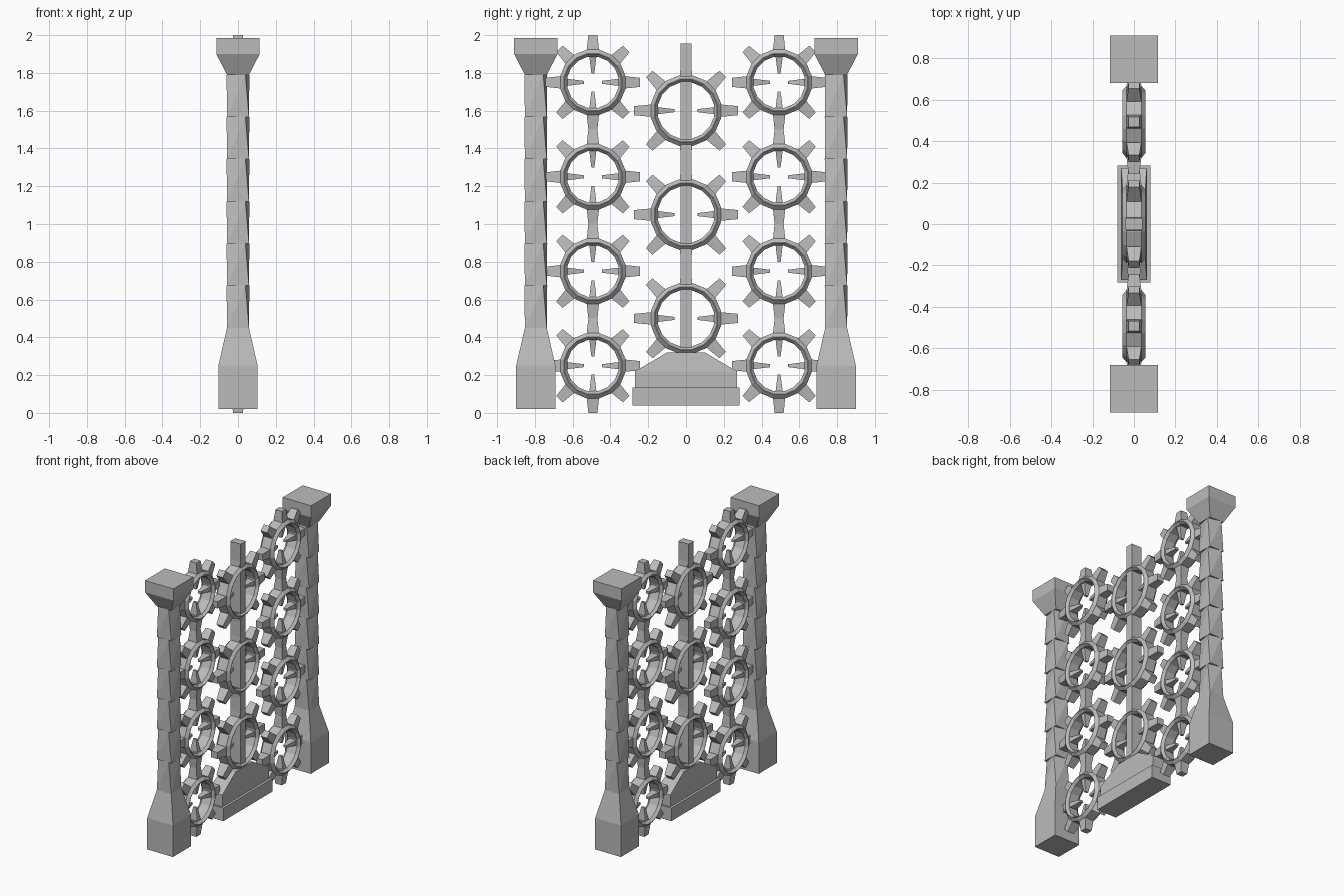
import bpy, bmesh
from math import pi, sin, cos, radians
from mathutils import Matrix, Vector

cube = bpy.data.objects.get("Cube")
if cube:
    bpy.data.objects.remove(cube, do_unlink=True)

grey = bpy.data.materials.new("stone grey")
grey.use_nodes = True
grey.diffuse_color = (0.5, 0.5, 0.5, 1)
grey.node_tree.nodes["Principled BSDF"].inputs["Base Color"].default_value = (0.5, 0.5, 0.5, 1)


def finish(name, bm):
    bmesh.ops.recalc_face_normals(bm, faces=bm.faces)
    mesh = bpy.data.meshes.new(name)
    bm.to_mesh(mesh)
    bm.free()
    mesh.materials.append(grey)
    obj = bpy.data.objects.new(name, mesh)
    bpy.context.collection.objects.link(obj)


def stack(bm, sections, matrix=Matrix(), twist=0.0, split=False):
    """Closed loft of rectangles (z, half x, half y); the last may be turned."""
    rings = []
    for i, (z, hx, hy) in enumerate(sections):
        turn = Matrix.Rotation(twist if i == len(sections) - 1 else 0, 4, "Z")
        rings.append([bm.verts.new(matrix @ (turn @ Vector((sx * hx, sy * hy, 0)) + Vector((0, 0, z))))
                      for sx, sy in ((-1, -1), (1, -1), (1, 1), (-1, 1))])
    bm.faces.new(rings[0])
    bm.faces.new(rings[-1])
    for low, high in zip(rings, rings[1:]):
        for i in range(4):
            j = (i + 1) % 4
            if split:
                bm.faces.new((low[i], low[j], high[j]))
                bm.faces.new((low[i], high[j], high[i]))
            else:
                bm.faces.new((low[i], low[j], high[j], high[i]))


def ring(bm, centre, outer, inner, sides=16):
    """Chamfered ring around the x axis."""
    half = [(outer, 0.036), (outer - 0.02, 0.055), (inner + 0.015, 0.055), (inner, 0.036)]
    profile = half + [(r, -x) for r, x in reversed(half)]
    loops = []
    for k in range(sides):
        a = 2 * pi * (k + 0.5) / sides
        loops.append([bm.verts.new(centre + Vector((x, r * cos(a), r * sin(a)))) for r, x in profile])
    n = len(profile)
    for k in range(sides):
        a, b = loops[k], loops[(k + 1) % sides]
        for i in range(n):
            j = (i + 1) % n
            bm.faces.new((a[i], a[j], b[j], b[i]))


def gear(name, y, z, outer, inner, tip, spokes):
    bm = bmesh.new()
    centre = Vector((0, y, z))
    ring(bm, centre, outer, inner)
    for k in range(8):
        place = Matrix.Translation(centre) @ Matrix.Rotation(k * pi / 4, 4, "X")
        stack(bm, [(outer - 0.02, 0.038, 0.034), (tip, 0.026, 0.024)], place)
        if k in spokes:
            stack(bm, [(inner - 0.09, 0.012, 0.008), (inner + 0.01, 0.032, 0.02)], place)
    finish(name, bm)


# Two posts with flared foot, twisted shaft segments and wide cap
shaft = 0.058
for side, y in (("front", -0.795), ("back", 0.795)):
    place = Matrix.Translation((0, y, 0))
    bm = bmesh.new()
    stack(bm, [(0.02, 0.104, 0.104), (0.25, 0.104, 0.104), (0.45, shaft, shaft)], place)
    finish(side + "_post_foot", bm)

    bm = bmesh.new()
    step = (1.79 - 0.45) / 6
    for k in range(6):
        level = place @ Matrix.Translation((0, 0, 0.45 + k * step))
        stack(bm, [(0, shaft, shaft), (step, 0.051, 0.051)], level, radians(-12), True)
    finish(side + "_post_shaft", bm)

    bm = bmesh.new()
    stack(bm, [(1.79, shaft, shaft), (1.90, 0.115, 0.115), (1.985, 0.115, 0.115)], place)
    finish(side + "_post_cap", bm)

# Outer columns of four gears
for side, y in (("front", -0.493), ("back", 0.493)):
    for k in range(4):
        gear(f"{side}_gear_{k + 1}", y, 0.25 + 0.5 * k, 0.176, 0.138, 0.25, (0, 2, 4, 6))

# Middle column of three larger gears on a vertical bar
for k in range(3):
    gear(f"middle_gear_{k + 1}", 0, 0.5 + 0.55 * k, 0.19, 0.152, 0.275, (2, 6))
bm = bmesh.new()
stack(bm, [(0.3, 0.042, 0.029), (1.955, 0.042, 0.029)])
finish("middle_bar", bm)

# Stepped plinth under the middle column
bm = bmesh.new()
stack(bm, [(0.04, 0.08, 0.283), (0.135, 0.08, 0.283)])
stack(bm, [(0.135, 0.062, 0.27), (0.22, 0.062, 0.27), (0.32, 0.05, 0.1)])
finish("plinth", bm)
